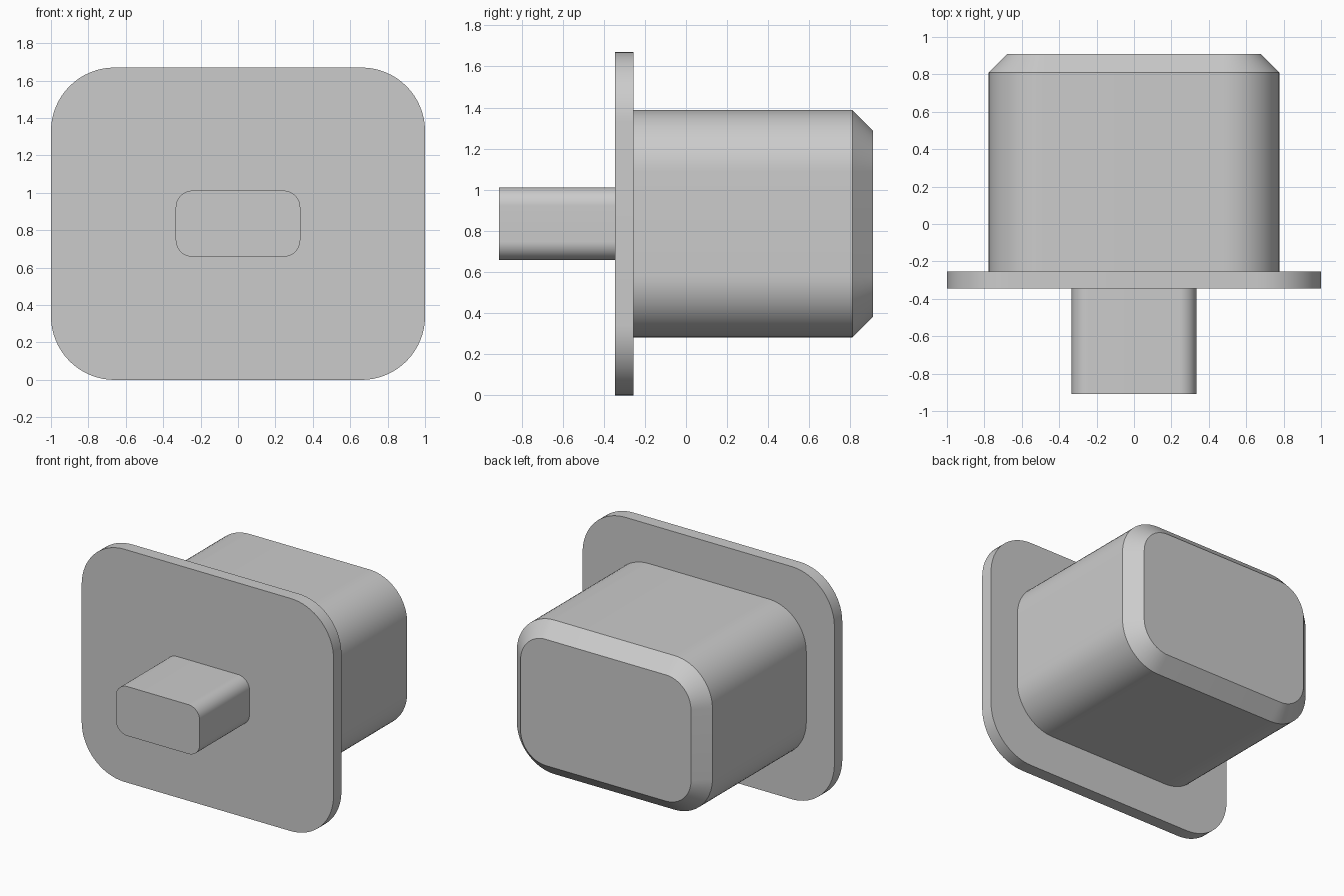
import bpy
import bmesh
from math import cos, sin, pi, radians

cube = bpy.data.objects.get("Cube")
if cube:
    bpy.data.objects.remove(cube, do_unlink=True)

MID_Z = 0.835
CORNER_STEPS = 16

grey = bpy.data.materials.new("plain_grey")
grey.use_nodes = True
colour = (0.6, 0.6, 0.6, 1)
grey.diffuse_color = colour
grey.node_tree.nodes["Principled BSDF"].inputs["Base Color"].default_value = colour


def ring(bm, y, half_w, half_h, radius):
    """Rounded rectangle of vertices in the XZ plane."""
    verts = []
    for i, (sx, sz) in enumerate([(1, 1), (-1, 1), (-1, -1), (1, -1)]):
        for k in range(CORNER_STEPS + 1):
            a = (i + k / CORNER_STEPS) * pi / 2
            verts.append(bm.verts.new((sx * (half_w - radius) + radius * cos(a), y,
                                       MID_Z + sz * (half_h - radius) + radius * sin(a))))
    return verts


def rounded_block(name, sections):
    """Loft rounded rectangles from front to back and cap both ends."""
    bm = bmesh.new()
    rings = [ring(bm, *s) for s in sections]
    for a, b in zip(rings, rings[1:]):
        for i in range(len(a)):
            j = (i + 1) % len(a)
            bm.faces.new((a[i], a[j], b[j], b[i]))
    bm.faces.new(rings[0])
    bm.faces.new(rings[-1])
    bmesh.ops.recalc_face_normals(bm, faces=bm.faces)
    mesh = bpy.data.meshes.new(name)
    bm.to_mesh(mesh)
    bm.free()
    mesh.materials.append(grey)
    obj = bpy.data.objects.new(name, mesh)
    bpy.context.collection.objects.link(obj)
    bpy.ops.object.select_all(action="DESELECT")
    obj.select_set(True)
    bpy.context.view_layer.objects.active = obj
    bpy.ops.object.shade_smooth_by_angle(angle=radians(30))
    return obj


# Sections: y, half width, half height, corner radius
rounded_block("front_stub", [(-0.91, 0.333, 0.177, 0.09), (-0.345, 0.333, 0.177, 0.09)])
rounded_block("flange_plate", [(-0.345, 1, 0.835, 0.34), (-0.255, 1, 0.835, 0.34)])
rounded_block("main_body", [(-0.255, 0.777, 0.553, 0.3),
                            (0.81, 0.777, 0.553, 0.3),
                            (0.91, 0.677, 0.453, 0.2)])
